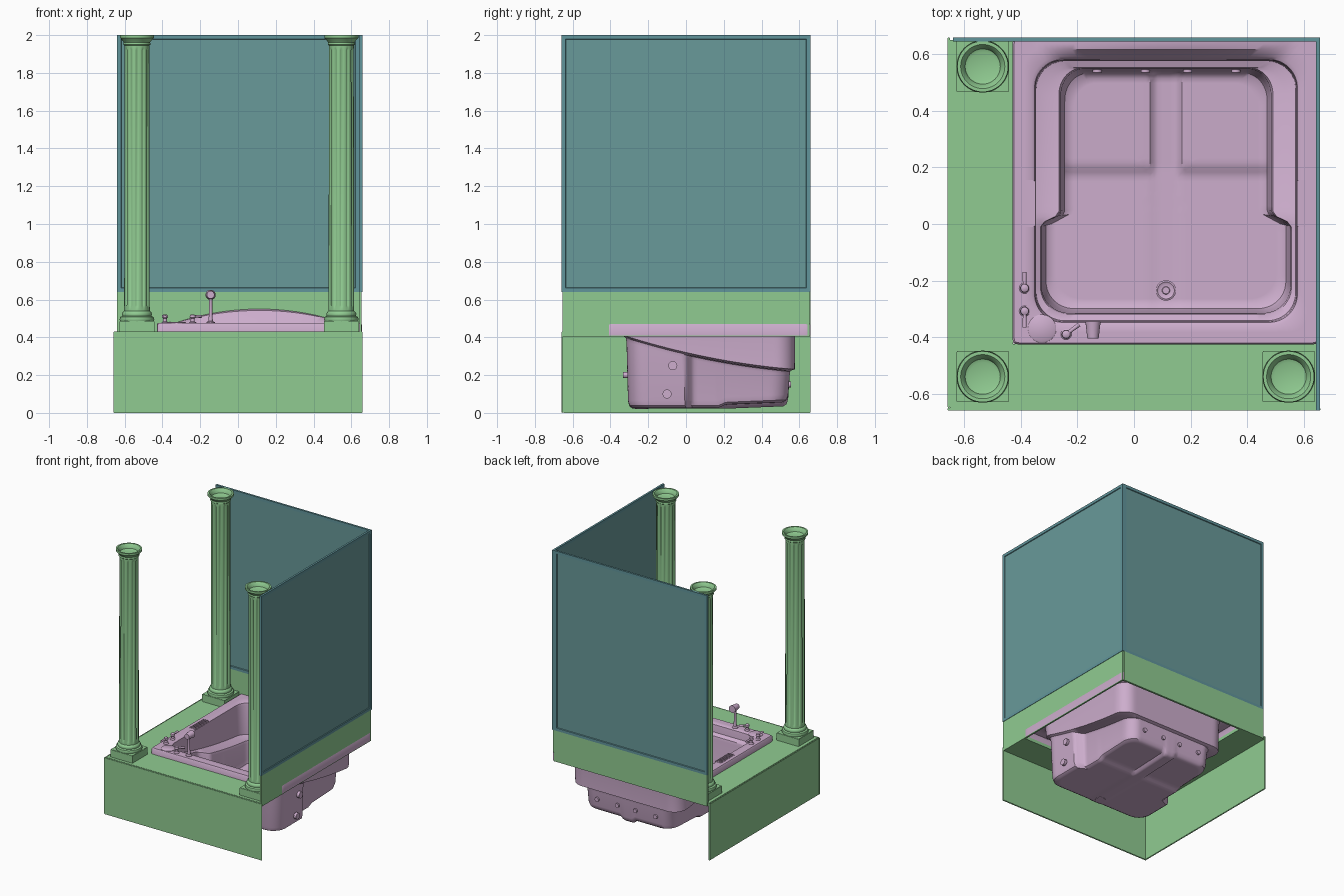
import bpy, bmesh
from math import sin, cos, pi, radians
from mathutils import Vector

if "Cube" in bpy.data.objects:
    bpy.data.objects.remove(bpy.data.objects["Cube"])


def material(name, rgb):
    m = bpy.data.materials.new(name)
    m.use_nodes = True
    m.diffuse_color = (*rgb, 1)
    m.node_tree.nodes["Principled BSDF"].inputs["Base Color"].default_value = (*rgb, 1)
    return m


GREEN = material("soft green", (0.28, 0.60, 0.285))
PINK = material("pale pink", (0.61, 0.42, 0.61))
FRAME = material("frame teal", (0.12, 0.30, 0.33))
GLASS = material("glass teal", (0.14, 0.32, 0.32))


def finish(name, bm, *mats, smooth=None):
    bmesh.ops.recalc_face_normals(bm, faces=bm.faces)
    me = bpy.data.meshes.new(name)
    bm.to_mesh(me)
    bm.free()
    for m in mats:
        me.materials.append(m)
    ob = bpy.data.objects.new(name, me)
    bpy.context.collection.objects.link(ob)
    if smooth:
        bpy.ops.object.select_all(action="DESELECT")
        ob.select_set(True)
        bpy.context.view_layer.objects.active = ob
        bpy.ops.object.shade_smooth_by_angle(angle=radians(smooth))
    return ob


def box_mesh(lo, hi):
    bm = bmesh.new()
    bmesh.ops.create_cube(bm, size=1)
    lo, hi = Vector(lo), Vector(hi)
    for v in bm.verts:
        v.co = (lo + hi) / 2 + v.co * (hi - lo)
    return bm


def box(name, lo, hi, mat, bevel=0):
    bm = box_mesh(lo, hi)
    if bevel:
        bmesh.ops.bevel(bm, geom=bm.edges[:], offset=bevel, segments=2, affect="EDGES")
    return finish(name, bm, mat, smooth=35 if bevel else None)


def loft(bm, rings):
    loops = [[bm.verts.new(p) for p in ring] for ring in rings]
    n = len(loops[0])
    for a, b in zip(loops, loops[1:]):
        for i in range(n):
            j = (i + 1) % n
            bm.faces.new((a[i], a[j], b[j], b[i]))
    return loops


def turned(name, at, profile, mat, seg=24, flutes=0, smooth=40):
    # lathe of (radius, height, fluting depth)
    bm = bmesh.new()
    rings = []
    for r, z, *f in profile:
        d = f[0] if f else 0
        rings.append([Vector(at) + Vector((cos(a), sin(a), 0)) * (r - d * max(0, cos(flutes * a)))
                      + Vector((0, 0, z)) for a in (2 * pi * i / seg for i in range(seg))])
    loops = loft(bm, rings)
    bm.faces.new(loops[0])
    bm.faces.new(loops[-1])
    return finish(name, bm, mat, smooth=smooth)


def step(a, b, t):
    t = min(1, max(0, (t - a) / (b - a)))
    return t * t * (3 - 2 * t)


# Deck, aprons and splash boards
DECK = 0.43
box("front_apron", (-.66, -.66, 0), (.66, -.65, DECK), GREEN, .003)
box("side_apron", (-.66, -.65, 0), (-.65, .66, DECK), GREEN, .003)
box("front_deck", (-.65, -.65, .405), (.655, -.424, DECK), GREEN)
box("side_deck", (-.65, -.424, .405), (-.428, .65, DECK), GREEN)
box("right_splash", (.643, -.655, .405), (.655, .655, .64), GREEN)
box("back_splash", (-.64, .645, .405), (.643, .66, .64), GREEN)

# Glazed screens with a raised frame
for name, lo, hi, axis in (("back_screen", (-.64, .645, .64), (.643, .66, 2), 1),
                           ("right_screen", (.643, -.66, .64), (.658, .66, 2), 0)):
    bm = box_mesh(lo, hi)
    bm.normal_update()
    panes = [f for f in bm.faces if abs(f.normal[axis]) > .9]
    bmesh.ops.inset_individual(bm, faces=panes, thickness=.03)
    bmesh.ops.inset_individual(bm, faces=panes, thickness=.004, depth=-.005)
    for f in panes:
        f.material_index = 1
    finish(name, bm, FRAME, GLASS)

# Fluted columns
for name, x, y in (("front_right_column", -.535, -.54), ("front_left_column", .547, -.54),
                   ("back_right_column", -.535, .557)):
    box(name + "_plinth", (x - .093, y - .09, DECK), (x + .093, y + .09, .487), GREEN, .002)
    turned(name, (x, y, 0), [
        (.088, .485), (.092, .495), (.088, .508), (.077, .513), (.08, .523), (.076, .533),
        (.068, .54), (.068, .56), (.068, .57, .008), (.066, 1.92, .008), (.066, 1.93),
        (.066, 1.945), (.072, 1.95), (.07, 1.962), (.08, 1.975), (.09, 1.985), (.09, 2),
        (.078, 2), (.066, 1.985), (.062, 1.97), (.05, 1.965)], GREEN, seg=96, flutes=12)

# Tub shell: square loops mapped to rounded outlines
CX, CY, N = .113, .117, 48


def outline(u, v, h, r, squeeze=0):
    def core(t):
        return max(r - h, min(h - r, t))
    p = Vector((u * h, v * h))
    c = Vector((core(p.x), core(p.y)))
    d = p - c
    if d.length > r:
        p = c + d.normalized() * r
    x, y = p.x, p.y
    if squeeze:
        wide = .012 + squeeze * step(-.01, .035, y + CY)
        x *= (h - wide) / h
        y *= (h - .02) / h
    return x + CX, y + CY


def ledge(x, y):
    return .31 - .23 * y + .13 * y * y


def floor(x, y):
    gap = step(.035, .06, abs(x - CX))
    seat = step(.165, .215, y)
    return .022 + .004 * gap + seat * (.018 * gap + .04 * max(0, y - .2))


def rim(z):
    def height(x, y):
        arch = max(0, 1 - ((x - CX) / .45) ** 2)
        return z + .075 * arch * step(.585, .625, y)
    return height


ticks = [2 * i / N - 1 for i in range(N)]
square = ([(t, -1) for t in ticks] + [(1, t) for t in ticks]
          + [(-t, 1) for t in ticks] + [(-1, -t) for t in ticks])
sections = [
    (.543, .012, 0, lambda x, y: .41), (.543, .012, 0, rim(.468)), (.538, .014, 0, rim(.475)),
    (.52, .03, 0, rim(.475)), (.50, .06, 0, rim(.475)), (.475, .1, 0, rim(.475)),
    (.465, .1, 0, rim(.468)), (.462, .1, 0, rim(.45)), (.459, .1, 0, lambda x, y: ledge(x, y) + .01),
    (.456, .1, .02, ledge), (.455, .1, .064, lambda x, y: ledge(x, y) - .004),
    (.452, .1, .068, lambda x, y: ledge(x, y) - .02),
    (.444, .1, .066, lambda x, y: floor(x, y) + .04),
    (.436, .1, .066, lambda x, y: floor(x, y) + .012), (.418, .1, .066, floor)]


def place(u, v, section):
    h, r, squeeze, height = section
    x, y = outline(u, v, h, r, squeeze)
    return Vector((x, y, height(x, y)))


bm = bmesh.new()
loft(bm, [[place(u, v, s) for u, v in square] for s in sections])
grid = []
for j in range(N + 1):
    row = []
    for i in range(N + 1):
        u, v = 2 * i / N - 1, 2 * j / N - 1
        m = max(abs(u), abs(v)) or 1
        edge = place(u / m, v / m, sections[-1])
        x, y = CX + (edge.x - CX) * m, CY + (edge.y - CY) * m
        row.append(bm.verts.new((x, y, floor(x, y))))
    grid.append(row)
for a, b in zip(grid, grid[1:]):
    for i in range(N):
        bm.faces.new((a[i], a[i + 1], b[i + 1], b[i]))
bmesh.ops.remove_doubles(bm, verts=bm.verts, dist=.0001)
finish("tub_shell", bm, PINK, smooth=40)

# Ribbed grips on both sides of the rim
for side, x in (("right", -.375), ("left", .602)):
    box(side + "_grip", (x - .026, -.01, .47), (x + .026, .155, .479), PINK, .003)
    for k in (-1, 0, 1):
        box(f"{side}_grip_rib_{k + 2}", (x + k * .015 - .004, -.005, .475),
            (x + k * .015 + .004, .15, .484), PINK, .002)

# Drain, cover disc, taps and hand shower
turned("drain", (CX, -.235, .02), [(.036, 0), (.036, .008), (.03, .011), (.026, .008),
                                   (.014, .008), (.012, .012)], PINK)
turned("cover_disc", (-.325, -.37, .47), [(.05, 0), (.05, .008), (.046, .011)], PINK)
for i, (x, y, dx, dy) in enumerate(((-.387, -.227, 0, 1), (-.387, -.308, 0, -1), (-.24, -.39, .8, .6))):
    turned(f"tap_{i + 1}", (x, y, .47), [(.019, 0), (.019, .008), (.011, .014), (.01, .03),
                                         (.016, .036), (.014, .048), (.006, .052)], PINK)
    bm = bmesh.new()
    bmesh.ops.create_cone(bm, cap_ends=True, segments=10, radius1=.006, radius2=.008, depth=.055)
    d = Vector((dx, dy, 0))
    turn = d.to_track_quat("Z", "Y")
    for v in bm.verts:
        v.co = turn @ v.co + Vector((x, y, .511)) + d * .03
    finish(f"tap_lever_{i + 1}", bm, PINK, smooth=40)
turned("shower_stem", (-.145, -.38, .47), [(.022, 0), (.022, .01), (.012, .016), (.009, .05),
                                           (.009, .13), (.013, .145), (.01, .155)], PINK)


def facing(name, at, direction, r, depth, r2=None):
    bm = bmesh.new()
    bmesh.ops.create_cone(bm, cap_ends=True, segments=20, radius1=r, radius2=r2 or r, depth=depth)
    turn = Vector(direction).to_track_quat("Z", "Y")
    for v in bm.verts:
        v.co = turn @ v.co + Vector(at)
    finish(name, bm, PINK, smooth=40)


facing("shower_head", (-.145, -.375, .625), (0, 1, 0), .02, .06, .027)

# Water jets through the tub walls
for i, (x, y, z) in enumerate(((.563, -.1, .1), (.567, -.07, .25), (-.337, -.1, .1), (-.341, -.07, .25))):
    facing(f"side_jet_{i + 1}", (x, y, z), (1, 0, 0), .024, .02)
for i, x in enumerate((-.13, .04, .19, .36)):
    facing(f"front_jet_{i + 1}", (x, -.322, .2), (0, 1, 0), .016, .022)
    facing(f"back_jet_{i + 1}", (x, .546, .15), (0, 1, 0), .016, .022)
